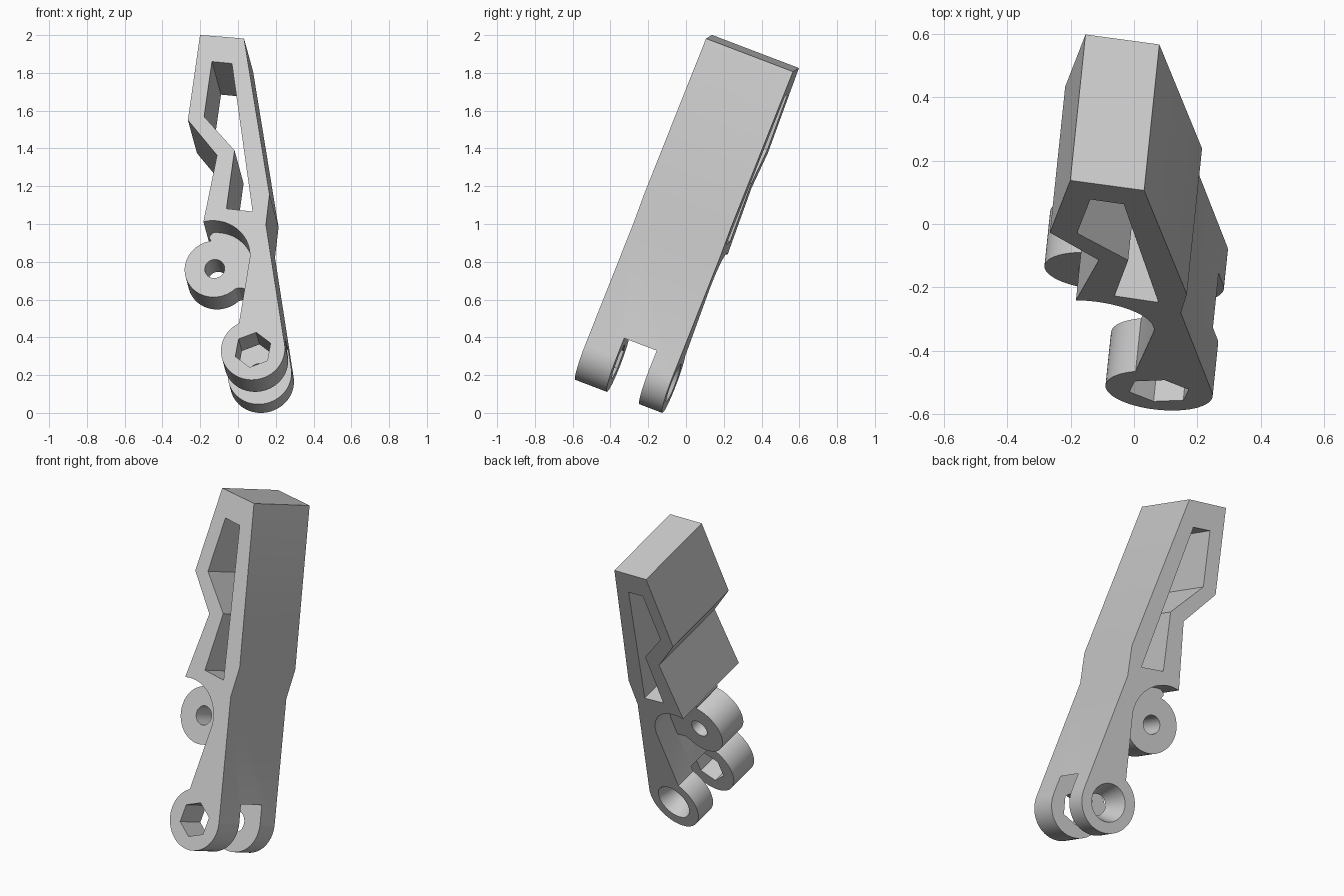
import bpy, bmesh
from math import sin, cos, radians
from mathutils import Vector

if "Cube" in bpy.data.objects:
    bpy.data.objects.remove(bpy.data.objects["Cube"])

# Tilted frame: W is the extrusion axis, U and V span the profile plane
W = Vector((0.097, 0.930, -0.354)).normalized()
U = (Vector((1, 0, 0)) - W.x * W).normalized()
V = U.cross(W)
FRONT, SLOT_FRONT, SLOT_BACK, BACK = -0.60, -0.42, -0.235, -0.105
HUB, HUB_R = (-0.083, 0.66), 0.16
LUG, LUG_R = (0.138, 0.125), 0.17

grey = bpy.data.materials.new("light grey")
grey.use_nodes = True
grey.diffuse_color = (0.6, 0.6, 0.6, 1)
grey.node_tree.nodes["Principled BSDF"].inputs["Base Color"].default_value = (0.6, 0.6, 0.6, 1)


def arc(centre, r, start, end, steps=24):
    angles = [radians(start + (end - start) * i / steps) for i in range(steps + 1)]
    return [(centre[0] + r * cos(a), centre[1] + r * sin(a)) for a in angles]


def circle(centre, r, steps=48, turn=0):
    return arc(centre, r, turn, turn + 360, steps)[:-1]


def loft(name, front, back, w0, w1):
    """Solid between two matching profiles at depths w0 and w1."""
    bm = bmesh.new()
    rings = [[bm.verts.new(U * u + V * v + W * w) for u, v in pts]
             for pts, w in ((front, w0), (back, w1))]
    n = len(front)
    for ring in rings:
        bm.faces.new(ring)
    for i in range(n):
        j = (i + 1) % n
        bm.faces.new((rings[0][i], rings[0][j], rings[1][j], rings[1][i]))
    bmesh.ops.recalc_face_normals(bm, faces=bm.faces)
    mesh = bpy.data.meshes.new(name)
    bm.to_mesh(mesh)
    bm.free()
    mesh.materials.append(grey)
    obj = bpy.data.objects.new(name, mesh)
    bpy.context.collection.objects.link(obj)
    return obj


def combine(target, other, operation):
    mod = target.modifiers.new(operation.title(), 'BOOLEAN')
    mod.operation, mod.object, mod.solver = operation, other, 'EXACT'
    bpy.context.view_layer.objects.active = target
    bpy.ops.object.modifier_apply(modifier=mod.name)
    bpy.data.objects.remove(other)


# Arm: angular upper block, scooped clearance round the hub, rounded lower lug
outline = [(-0.1435, 1.919), (-0.208, 1.439), (-0.053, 1.234)]
outline += arc(HUB, 0.205, 102, -3)
outline += arc(LUG, LUG_R, 116, 368, 40)
outline += [(0.207, 0.832), (0.226, 1.002), (0.0906, 1.890)]
arm = loft("hinged_arm", outline, outline, FRONT, BACK)

# Slot separating the front and back lugs
slot = circle(LUG, 0.20)
combine(arm, loft("lug_slot", slot, slot, SLOT_FRONT, SLOT_BACK), 'DIFFERENCE')

# Middle knuckle with its web into the arm
knuckle = arc(HUB, HUB_R, 97, 313, 40)
knuckle += [(0.045, 0.548), (0.062, 0.545), (0.15, 0.535), (0.17, 0.75), (0.12, 0.89),
            (-0.06, 0.89), (-0.108, 0.85), (-0.112, 0.835)]
combine(arm, loft("knuckle", knuckle, knuckle, SLOT_FRONT, SLOT_BACK), 'UNION')

# Window through the upper block
window = [(-0.080, 1.766), (-0.122, 1.456), (0.040, 1.258),
          (-0.003, 0.930), (0.136, 0.908), (0.026, 1.751)]
combine(arm, loft("window", window, window, FRONT - 0.1, BACK + 0.1), 'DIFFERENCE')

# Pin hole, hexagonal nut pocket and tapered bolt seat
pin = circle(HUB, 0.053, 32)
combine(arm, loft("pin_hole", pin, pin, SLOT_FRONT - 0.02, SLOT_BACK + 0.02), 'DIFFERENCE')
nut = circle(LUG, 0.10, 6, 20)
combine(arm, loft("nut_pocket", nut, nut, FRONT - 0.05, SLOT_FRONT + 0.05), 'DIFFERENCE')
combine(arm, loft("bolt_seat", circle(LUG, 0.053), circle(LUG, 0.114),
                  SLOT_BACK - 0.02, BACK + 0.02), 'DIFFERENCE')

bpy.ops.object.select_all(action='DESELECT')
arm.select_set(True)
bpy.context.view_layer.objects.active = arm
bpy.ops.object.shade_smooth_by_angle(angle=radians(20))
